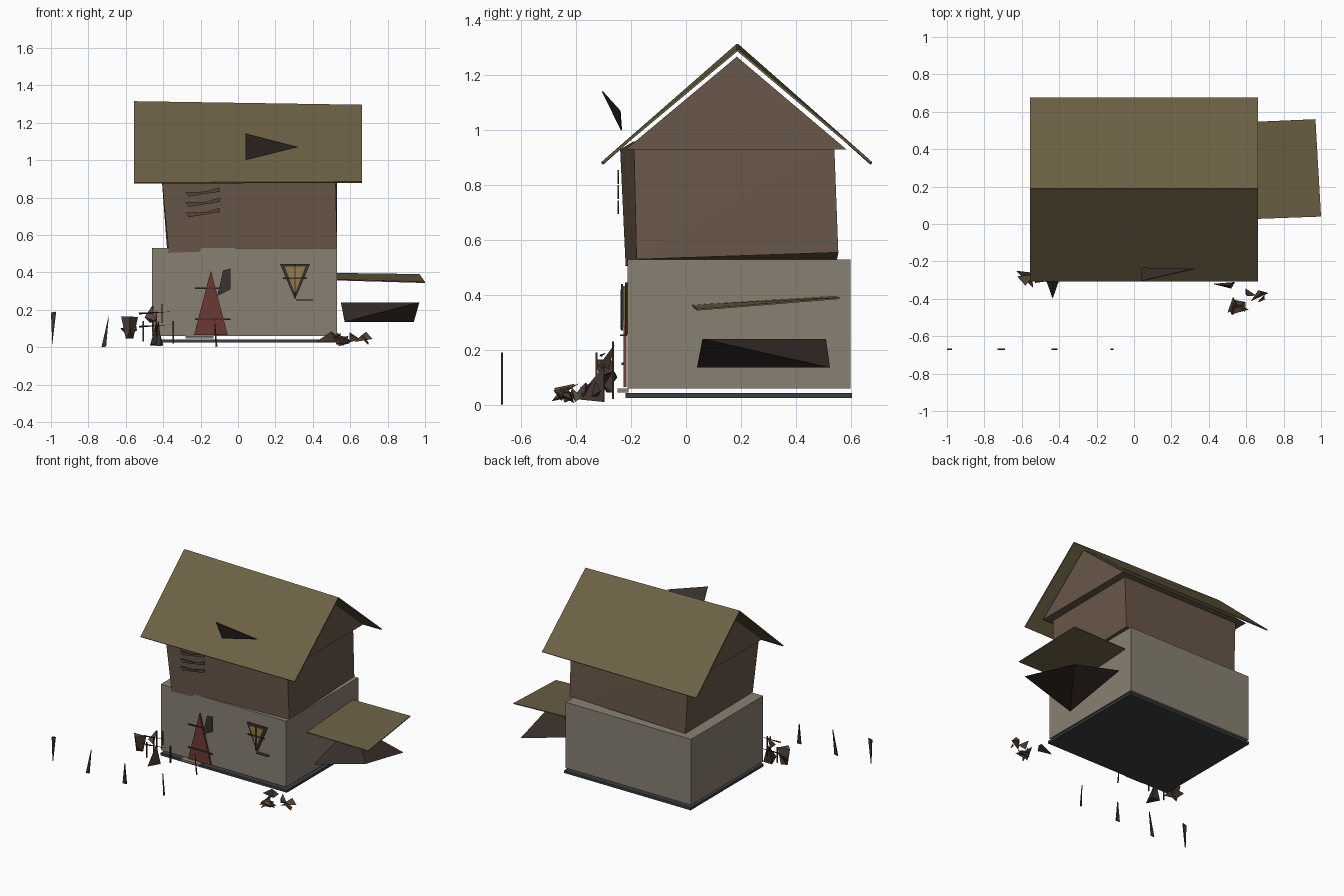
import bpy, bmesh, random
from mathutils import Vector

if "Cube" in bpy.data.objects:
    bpy.data.objects.remove(bpy.data.objects["Cube"])

random.seed(4)


def material(name, r, g, b):
    m = bpy.data.materials.new(name)
    m.diffuse_color = (r, g, b, 1)
    m.use_nodes = True
    m.node_tree.nodes["Principled BSDF"].inputs["Base Color"].default_value = m.diffuse_color
    return m


STONE = material("stone", .25, .22, .17)
PLASTER = material("brown_plaster", .14, .095, .065)
THATCH = material("thatch", .15, .12, .06)
TIMBER = material("dark_timber", .045, .032, .026)
WOOD = material("wood", .09, .06, .042)
SLATE = material("slate", .045, .047, .055)
RED = material("red_paint", .15, .04, .035)
GLASS = material("amber_glass", .3, .2, .07)


def finish(name, bm, mat):
    me = bpy.data.meshes.new(name)
    bmesh.ops.recalc_face_normals(bm, faces=bm.faces)
    bm.to_mesh(me)
    bm.free()
    me.materials.append(mat)
    ob = bpy.data.objects.new(name, me)
    bpy.context.collection.objects.link(ob)
    return ob


def hull(name, pts, mat):
    """Closed faceted solid around a few corner points."""
    bm = bmesh.new()
    for p in pts:
        bm.verts.new(p)
    res = bmesh.ops.convex_hull(bm, input=bm.verts)
    junk = [v for v in bm.verts if not v.link_faces]
    bmesh.ops.delete(bm, geom=junk, context='VERTS')
    return finish(name, bm, mat)


def box(name, lo, hi, mat):
    return hull(name, [(x, y, z) for x in (lo[0], hi[0])
                       for y in (lo[1], hi[1]) for z in (lo[2], hi[2])], mat)


def plate(name, pts, mat, thick=.008):
    """Thin board with the given outline."""
    bm = bmesh.new()
    bm.faces.new([bm.verts.new(p) for p in pts])
    ob = finish(name, bm, mat)
    mod = ob.modifiers.new("thickness", 'SOLIDIFY')
    mod.thickness = thick
    mod.offset = 0
    return ob


def front_plate(name, pts, y, mat, thick=.006):
    return plate(name, [(x, y, z) for x, z in pts], mat, thick)


def stick(name, a, b, r, mat):
    """Three-sided tapered spike from a to b."""
    a, b = Vector(a), Vector(b)
    d = (b - a).normalized()
    u = d.orthogonal().normalized()
    w = d.cross(u)
    ring = [a + u * r, a - u * r / 2 + w * r * .8, a - u * r / 2 - w * r * .8]
    return hull(name, ring + [b], mat)


# Foundation and stone ground floor
box("foundation", (-.46, -.22, .025), (.54, .605, .042), SLATE)
box("ground_floor", (-.46, -.213, .06), (.53, .60, .53), STONE)

# Crooked upper floor and gable infill
hull("upper_floor", [(-.37, -.22, .505), (.53, -.18, .53), (.53, .555, .555),
                     (-.38, .55, .53), (-.41, -.24, .93), (.52, -.19, .96),
                     (.53, .54, .95), (-.40, .54, .95)], PLASTER)
hull("gable", [(x, y, z) for x in (-.45, .58)
               for y, z in ((-.22, .93), (.585, .93), (.185, 1.268))], PLASTER)

# Roof slopes with a sagging ridge
for label, y in (("front", -.305), ("back", .675)):
    plate("roof_" + label, [(-.555, .187, 1.312), (.663, .187, 1.293),
                            (.663, y, .882), (-.555, y, .877)], THATCH)
plate("roof_flap", [(.04, -.235, 1.0), (.32, -.24, 1.07), (.04, -.305, 1.142)],
      TIMBER, .004)

# Side lean-to: roof and feed trough
plate("lean_to_roof", [(.45, .02, .362), (1.0, .04, .346),
                       (.97, .56, .388), (.50, .54, .394)], THATCH, .006)
hull("trough", [(.97, .06, .24), (.55, .51, .24),
                (.94, .525, .135), (.57, .04, .135)], TIMBER)

# Door, straps, bracket and threshold
front_plate("door", [(-.235, .065), (-.055, .065), (-.145, .41)], -.222, RED, .012)
for i, (x0, x1, z) in enumerate(((-.23, -.09, .31), (-.23, -.04, .145))):
    box(f"door_strap_{i}", (x0, -.235, z), (x1, -.228, z + .008), TIMBER)
front_plate("door_bracket", [(-.11, .275), (-.08, .41), (-.04, .42), (-.04, .31)],
            -.235, TIMBER)
front_plate("door_post", [(-.13, .15), (-.112, .01), (-.12, .01)], -.30, TIMBER)
box("threshold", (-.28, -.25, .045), (-.13, -.21, .06), STONE)

# Ground-floor window
front_plate("window_frame", [(.225, .445), (.385, .445), (.305, .255)],
            -.218, TIMBER, .01)
front_plate("window_glass", [(.25, .432), (.36, .432), (.305, .285)],
            -.226, GLASS)
box("window_mullion", (.301, -.236, .27), (.308, -.23, .44), TIMBER)
box("window_bar", (.24, -.236, .365), (.37, -.23, .372), TIMBER)
box("window_sill", (.31, -.24, .25), (.40, -.215, .255), TIMBER)

# Upper window slats
for z in (.70, .755, .81):
    front_plate("shutter_slat", [(-.28, z + .02), (-.265, z - .005), (-.095, z + .045),
                                 (-.095, z + .022)], -.247, WOOD)

# Barrel beside the left corner
hull("barrel", [(-.625, -.28, .165), (-.535, -.27, .16), (-.58, -.33, .165),
                (-.60, -.29, .045), (-.56, -.27, .045), (-.58, -.31, .08)], WOOD)
hull("barrel_stand", [(-.63, -.25, .10), (-.54, -.34, .09),
                      (-.545, -.26, .12), (-.59, -.28, .06)], TIMBER)

# Rack of thin poles at the left corner
for x, y, z0, z1 in ((-.51, -.31, .03, .14), (-.46, -.27, .08, .22),
                     (-.44, -.33, .08, .19), (-.41, -.27, .13, .23),
                     (-.35, -.27, .02, .14)):
    box("rack_pole", (x, y, z0), (x + .007, y + .007, z1), TIMBER)
for z, y in ((.18, -.31), (.11, -.29)):
    stick("rack_rail", (-.53, y, z), (-.36, y + .02, z + .01), .006, TIMBER)
hull("rack_bundle", [(-.50, -.30, .16), (-.44, -.32, .14),
                     (-.46, -.26, .22), (-.47, -.28, .13)], WOOD)
hull("rack_foot", [(-.47, -.30, .01), (-.40, -.30, .01),
                   (-.435, -.40, .02), (-.435, -.30, .14)], TIMBER)

# Log pile at the right front corner
for i in range(9):
    c = Vector((random.uniform(.52, .68), random.uniform(-.46, -.37),
                random.uniform(.028, .055)))
    hull(f"log_{i}", [c + Vector((random.uniform(-.05, .05),
                                  random.uniform(-.045, .045), dz))
                      for dz in (-.026, -.01, .012, .028)], WOOD)
hull("loose_log", [(.42, -.32, .03), (.54, -.31, .05),
                   (.52, -.345, .03), (.50, -.33, .085)], TIMBER)

# Row of garden stakes in front
for pts in ([(-1.0, .185), (-.972, .19), (-.993, .015)],
            [(-.69, .175), (-.705, .003), (-.73, .0)],
            [(-.425, .15), (-.41, .005), (-.44, .005)],
            [(-.125, .16), (-.11, .005), (-.12, .0)]):
    front_plate("garden_stake", pts, -.67, TIMBER, .008)
